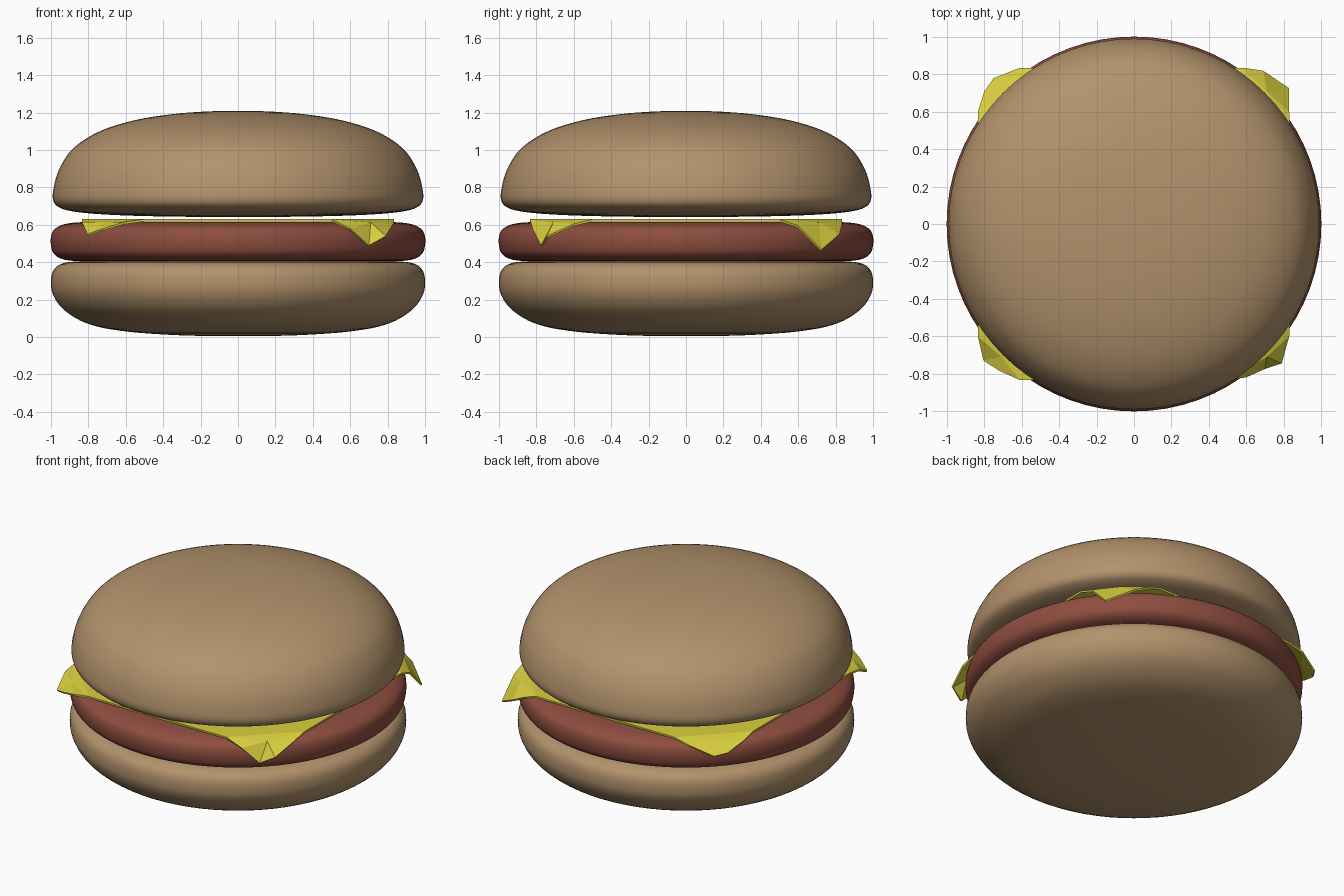
import bpy, bmesh, math
from mathutils import Vector

if "Cube" in bpy.data.objects:
    bpy.data.objects.remove(bpy.data.objects["Cube"])


def material(name, rgb):
    m = bpy.data.materials.new(name)
    m.diffuse_color = (*rgb, 1)
    m.use_nodes = True
    m.node_tree.nodes["Principled BSDF"].inputs["Base Color"].default_value = m.diffuse_color
    return m


def finish(bm, name, mat):
    bmesh.ops.remove_doubles(bm, verts=bm.verts, dist=1e-5)
    bmesh.ops.recalc_face_normals(bm, faces=bm.faces)
    mesh = bpy.data.meshes.new(name)
    bm.to_mesh(mesh)
    bm.free()
    mesh.materials.append(mat)
    ob = bpy.data.objects.new(name, mesh)
    bpy.context.collection.objects.link(ob)
    return ob


def smooth_curve(pts, steps=4):
    # Catmull-Rom through the profile points
    p = [Vector(q) for q in pts]
    p = [p[0]] + p + [p[-1]]
    out = []
    for a, b, c, d in zip(p, p[1:], p[2:], p[3:]):
        for i in range(steps):
            t = i / steps
            out.append(0.5 * (2 * b + (c - a) * t + (2 * a - 5 * b + 4 * c - d) * t * t
                              + (3 * b - a - 3 * c + d) * t ** 3))
    return out + [p[-1]]


def lathe(name, profile, mat, segments=72):
    bm = bmesh.new()
    vs = [bm.verts.new((max(p.x, 0), 0, p.y)) for p in smooth_curve(profile)]
    edges = [bm.edges.new(pair) for pair in zip(vs, vs[1:])]
    bmesh.ops.spin(bm, geom=vs + edges, cent=(0, 0, 0), axis=(0, 0, 1),
                   angle=math.tau, steps=segments)
    ob = finish(bm, name, mat)
    ob.data.shade_smooth()
    return ob


bun = material("bun", (0.45, 0.29, 0.15))
meat = material("meat", (0.27, 0.075, 0.05))
yellow = material("cheese", (0.70, 0.63, 0.05))

# Bottom bun, patty and domed top bun
lathe("bottom_bun", [(0, 0.005), (0.3, 0.009), (0.6, 0.03), (0.8, 0.07), (0.93, 0.145),
                     (0.99, 0.23), (1.0, 0.305), (0.985, 0.36), (0.94, 0.393),
                     (0.85, 0.404), (0.6, 0.404), (0, 0.404)], bun)
lathe("patty", [(0, 0.404), (0.7, 0.404), (0.86, 0.406), (0.94, 0.417), (0.985, 0.446),
                (1.0, 0.49), (1.0, 0.535), (0.985, 0.573), (0.94, 0.6),
                (0.86, 0.613), (0.7, 0.615), (0, 0.615)], meat)
lathe("top_bun", [(0, 0.642), (0.35, 0.644), (0.65, 0.652), (0.85, 0.667), (0.95, 0.69),
                  (0.988, 0.73), (0.985, 0.8), (0.955, 0.9), (0.88, 1.01), (0.74, 1.1),
                  (0.55, 1.16), (0.35, 1.192), (0.17, 1.206), (0, 1.21)], bun)

# Cheese slice: flat centre with four unevenly drooping corners, counter-clockwise;
# each corner lists its hanging outline points
H, C, Z = 0.835, 0.5, 0.63
corners = [
    [(H, C, Z), (0.83, 0.60, 0.595), (0.83, 0.725, 0.468), (0.69, 0.82, 0.55), (0.58, H, 0.605), (C, H, Z)],
    [(-C, H, Z), (-0.61, H, 0.605), (-0.75, 0.78, 0.55), (-0.80, 0.71, 0.56), (-H, 0.60, 0.605), (-H, C, Z)],
    [(-H, -C, Z), (-H, -0.60, 0.615), (-0.805, -0.73, 0.55), (-0.72, -0.785, 0.58), (-0.61, -H, 0.615), (-C, -H, Z)],
    [(C, -H, Z), (0.60, -0.82, 0.58), (0.70, -0.775, 0.49), (0.79, -0.745, 0.54), (0.83, -0.60, 0.605), (H, -C, Z)],
]
bm = bmesh.new()
flat = []
for pts in corners:
    ring = [bm.verts.new(p) for p in pts]
    mid = bm.verts.new((math.copysign(0.71, pts[2][0]), math.copysign(0.71, pts[2][1]), 0.613))
    for a, b in zip(ring, ring[1:]):
        bm.faces.new((mid, a, b))
    bm.faces.new((mid, ring[-1], ring[0]))
    flat += [ring[0], ring[-1]]
bm.faces.new(flat)
cheese = finish(bm, "cheese_slice", yellow)
if cheese.data.polygons[-1].normal.z < 0:
    cheese.data.flip_normals()
thick = cheese.modifiers.new("thickness", "SOLIDIFY")
thick.thickness = 0.012
thick.offset = -1
